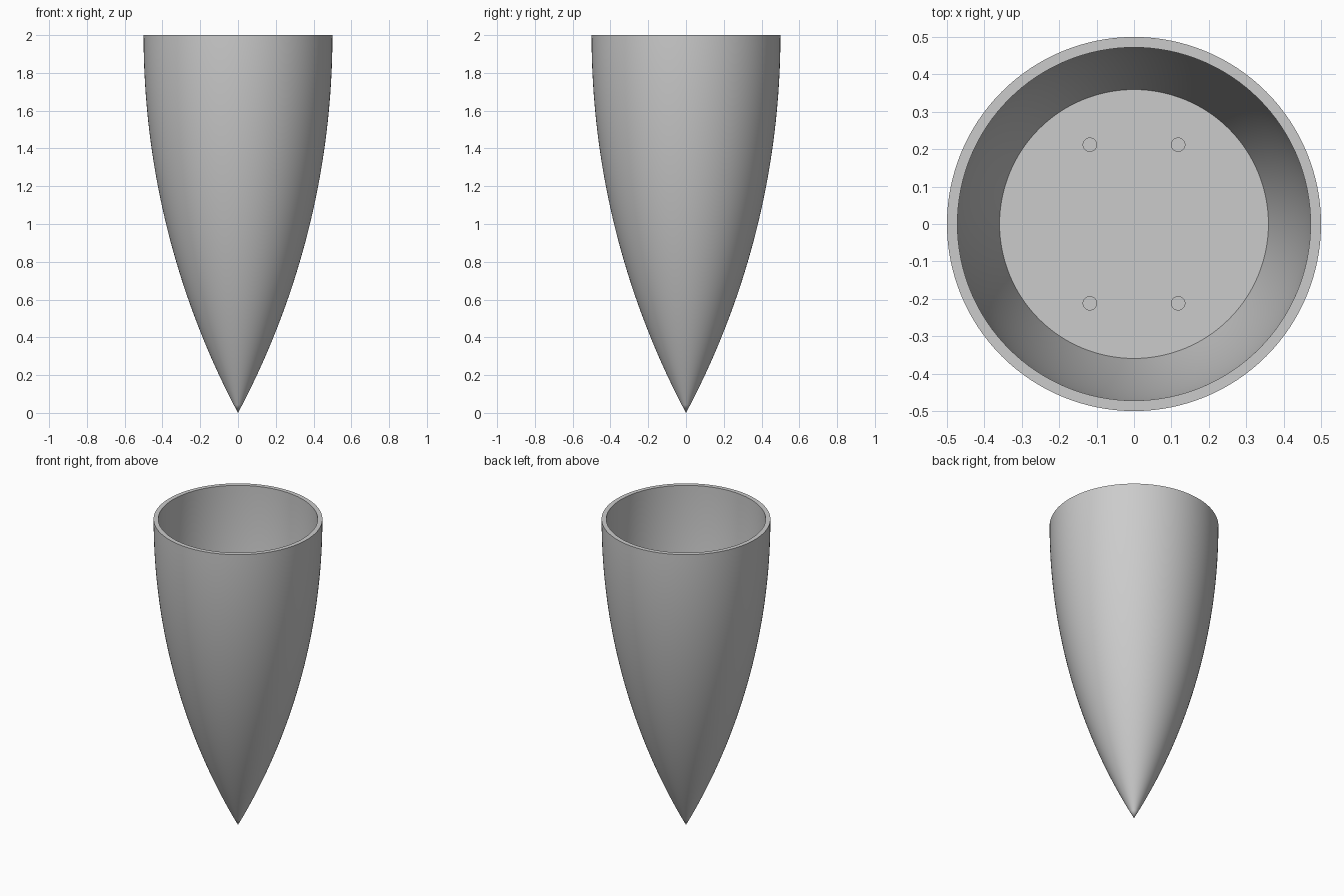
import bpy, bmesh, math

cube = bpy.data.objects.get("Cube")
if cube:
    bpy.data.objects.remove(cube, do_unlink=True)

RADIUS, HEIGHT = 0.5, 2.0
INNER_SCALE = 0.944
FLOOR_Z = 1.0
SEGMENTS = 128

grey = bpy.data.materials.new("plain grey")
grey.use_nodes = True
colour = (0.6, 0.6, 0.6, 1)
grey.diffuse_color = colour
grey.node_tree.nodes["Principled BSDF"].inputs["Base Color"].default_value = colour


def ogive(z):
    """Radius of a tangent ogive whose tip is at z = 0."""
    rho = (RADIUS ** 2 + HEIGHT ** 2) / (2 * RADIUS)
    return math.sqrt(rho ** 2 - (HEIGHT - z) ** 2) + RADIUS - rho


def lathe(name, profile):
    """Revolve (radius, z) points about the z axis into a closed solid."""
    bm = bmesh.new()
    verts = [bm.verts.new((r, 0, z)) for r, z in profile]
    edges = [bm.edges.new(pair) for pair in zip(verts, verts[1:])]
    bmesh.ops.spin(bm, geom=verts + edges, cent=(0, 0, 0), axis=(0, 0, 1),
                   angle=math.tau, steps=SEGMENTS, use_duplicate=False)
    bmesh.ops.remove_doubles(bm, verts=bm.verts, dist=1e-5)
    bmesh.ops.recalc_face_normals(bm, faces=bm.faces)
    mesh = bpy.data.meshes.new(name)
    bm.to_mesh(mesh)
    bm.free()
    mesh.materials.append(grey)
    obj = bpy.data.objects.new(name, mesh)
    bpy.context.collection.objects.link(obj)
    return obj


# Pointed shell: outer curve up, over the rim, inner curve down to the floor
STEPS = 48
outer = [(ogive(HEIGHT * i / STEPS), HEIGHT * i / STEPS) for i in range(STEPS + 1)]
outer[0] = (0, 0)
inner = [(r * INNER_SCALE, z) for r, z in reversed(outer) if z >= FLOOR_Z - 1e-6]
shell = lathe("nose_cone", outer + inner + [(0, FLOOR_Z)])

# Four blind screw holes in the floor
bm = bmesh.new()
for x in (-0.118, 0.118):
    for y in (-0.212, 0.212):
        ring = bmesh.ops.create_cone(bm, cap_ends=True, segments=32,
                                     radius1=0.018, radius2=0.018, depth=0.2)
        bmesh.ops.translate(bm, verts=ring["verts"], vec=(x, y, FLOOR_Z))
mesh = bpy.data.meshes.new("hole_cutter")
bm.to_mesh(mesh)
bm.free()
mesh.materials.append(grey)
cutter = bpy.data.objects.new("hole_cutter", mesh)
bpy.context.collection.objects.link(cutter)
cutter.hide_render = True

cut = shell.modifiers.new("screw_holes", "BOOLEAN")
cut.operation = "DIFFERENCE"
cut.solver = "EXACT"
cut.object = cutter

bpy.ops.object.select_all(action="DESELECT")
shell.select_set(True)
bpy.context.view_layer.objects.active = shell
bpy.ops.object.modifier_apply(modifier=cut.name)
bpy.data.objects.remove(cutter, do_unlink=True)
bpy.ops.object.shade_smooth_by_angle(angle=math.radians(30))
